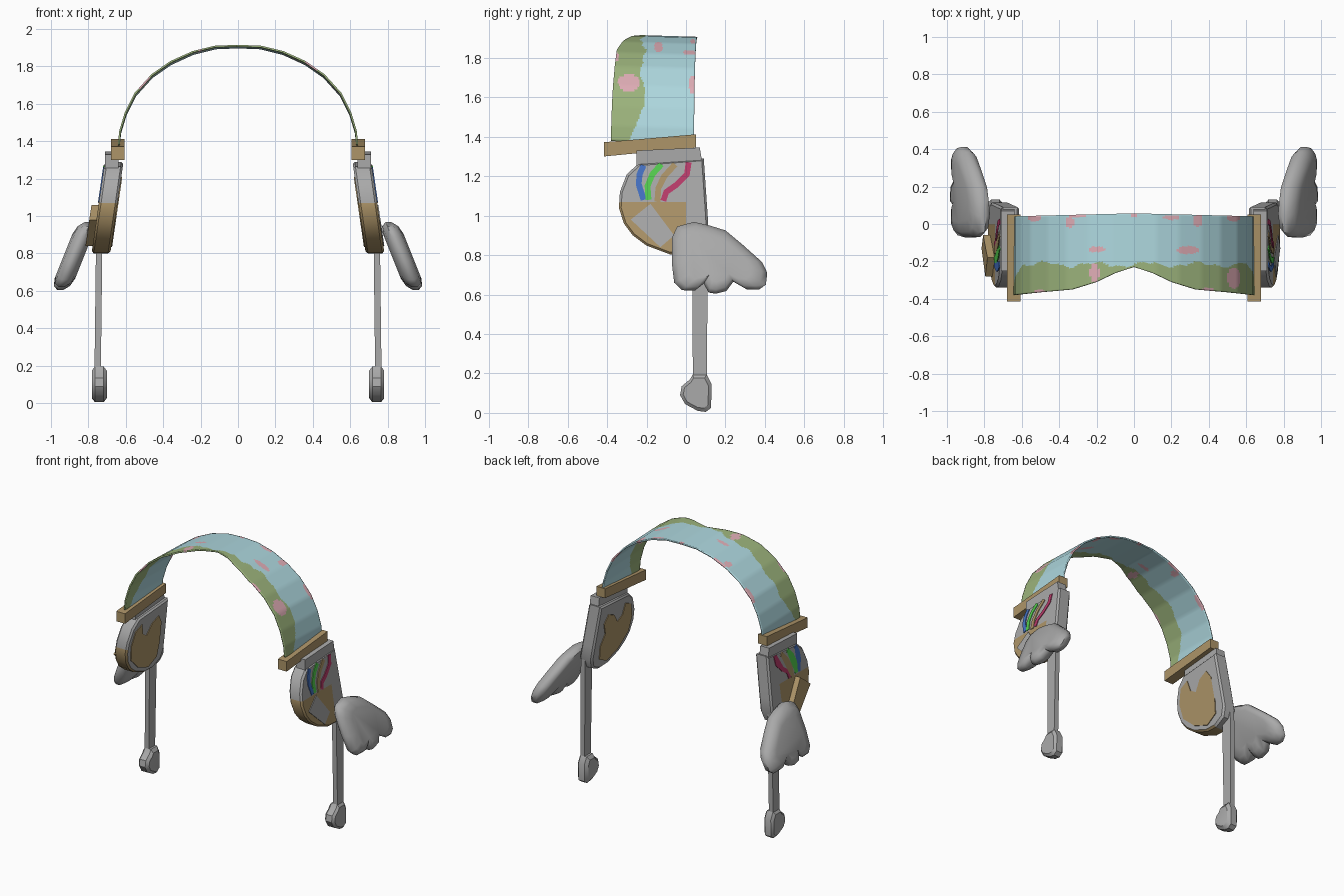
import bpy, bmesh, math
from mathutils import Vector

if "Cube" in bpy.data.objects:
    bpy.data.objects.remove(bpy.data.objects["Cube"])

COLOURS = {
    "grey": (0.40, 0.40, 0.40), "tan": (0.42, 0.30, 0.14), "sky_blue": (0.42, 0.68, 0.73),
    "leaf_green": (0.33, 0.45, 0.20), "pink": (0.73, 0.41, 0.46), "wire_blue": (0.06, 0.17, 0.56),
    "wire_green": (0.09, 0.62, 0.08), "crimson": (0.50, 0.045, 0.15)}
MATS = {}
for n, c in COLOURS.items():
    MATS[n] = bpy.data.materials.new(n)
    MATS[n].diffuse_color = (*c, 1)


def finish(name, bm, mats, angle=35):
    bmesh.ops.recalc_face_normals(bm, faces=bm.faces)
    me = bpy.data.meshes.new(name)
    bm.to_mesh(me)
    bm.free()
    ob = bpy.data.objects.new(name, me)
    bpy.context.collection.objects.link(ob)
    for m in mats:
        me.materials.append(MATS[m])
    bpy.ops.object.select_all(action='DESELECT')
    ob.select_set(True)
    bpy.context.view_layer.objects.active = ob
    bpy.ops.object.shade_smooth_by_angle(angle=math.radians(angle))
    return ob


def loft(side, outline, layers, base, lean=0.0, zref=0.0):
    """Stack scaled copies of a (y, z) outline along x, leaning outward downwards."""
    bm = bmesh.new()
    cy = (min(p[0] for p in outline) + max(p[0] for p in outline)) / 2
    cz = (min(p[1] for p in outline) + max(p[1] for p in outline)) / 2
    rings = []
    for off, sc in layers:
        ring = []
        for y, z in outline:
            y, z = cy + (y - cy) * sc, cz + (z - cz) * sc
            ring.append(bm.verts.new((side * (base + lean * (zref - z) + off), y, z)))
        rings.append(ring)
    n = len(outline)
    for a, b in zip(rings, rings[1:]):
        for i in range(n):
            j = (i + 1) % n
            bm.faces.new((a[i], a[j], b[j], b[i]))
    caps = [bm.faces.new(rings[0]), bm.faces.new(rings[-1])]
    if n > 20 or len(layers) == 2:
        bmesh.ops.triangulate(bm, faces=caps)
    return bm


def strip(path, w):
    """Outline of a ribbon of width w along a (y, z) path."""
    left, right = [], []
    for i, p in enumerate(path):
        a, b = Vector(path[max(i - 1, 0)]), Vector(path[min(i + 1, len(path) - 1)])
        d = (b - a).normalized()
        q = Vector((-d.y, d.x)) * w / 2
        left.append(tuple(Vector(p) + q))
        right.append(tuple(Vector(p) - q))
    return left + right[::-1]


def lerp_table(table, t):
    for (a, va), (b, vb) in zip(table, table[1:]):
        if t <= b:
            return va + (vb - va) * (t - a) / (b - a)
    return table[-1][1]


# ---- headband: thin arched ribbon with a map-like pattern ----
half = [(0, 1.91), (.12, 1.905), (.24, 1.875), (.36, 1.82), (.46, 1.75),
        (.55, 1.65), (.60, 1.55), (.63, 1.45), (.638, 1.375)]
arch = [(-x, z) for x, z in half[:0:-1]] + half
front_edge = [(0, -.23), (.1, -.262), (.2, -.31), (.33, -.35), (.5, -.365), (.64, -.38)]
spots = [(.53, -.29, .035, .055), (-.21, -.26, .025, .05), (-.2, -.135, .045, .015),
         (.29, -.14, .06, .02), (-.34, .01, .02, .035), (-.30, .045, .05, .012),
         (.2, .035, .045, .013), (.34, .02, .025, .035), (0, .05, .012, .02),
         (.53, .035, .035, .02), (-.53, .035, .035, .02), (-.5, -.36, .03, .012),
         (.39, -.35, .03, .012)]
cuts, rows = 8, 56
bm = bmesh.new()
grid = []
for k in range((len(arch) - 1) * cuts + 1):
    i = min(k // cuts, len(arch) - 2)
    t = k / cuts - i
    x = arch[i][0] + (arch[i + 1][0] - arch[i][0]) * t
    z = arch[i][1] + (arch[i + 1][1] - arch[i][1]) * t
    yf, yb = lerp_table(front_edge, abs(x)), .057 - .025 * abs(x)
    grid.append([bm.verts.new((x, yf + (yb - yf) * r / rows,
                               z - .03 * (yf + (yb - yf) * r / rows + .23))) for r in range(rows + 1)])
for a, b in zip(grid, grid[1:]):
    for r in range(rows):
        f = bm.faces.new((a[r], a[r + 1], b[r + 1], b[r]))
        c = f.calc_center_median()
        coast = -.217 + .012 * math.sin(c.x * 23) + .006 * math.sin(c.x * 61) \
            - .5 * max(0, 1.56 - c.z)
        f.material_index = 1 if c.y < coast else 0
        if any(((c.x - sx) / rx) ** 2 + ((c.y - sy) / ry) ** 2 < 1 for sx, sy, rx, ry in spots):
            f.material_index = 2
band = finish("headband", bm, ["sky_blue", "leaf_green", "pink"], 40)
sol = band.modifiers.new("thickness", 'SOLIDIFY')
sol.thickness, sol.offset = .01, 0

# ---- outlines in (y, z) for the parts on each side ----
rail = [(-.415, 1.30), (.05, 1.345), (.05, 1.412), (-.415, 1.372)]
neck = [(-.25, 1.25), (.085, 1.25), (.07, 1.345), (-.25, 1.33)]
pod = [(-.24, 1.265), (-.30, 1.21), (-.335, 1.12), (-.34, 1.04), (-.315, .96), (-.27, .90), (-.2, .848),
       (-.08, .803), (.01, .80), (.09, .835), (.115, .90), (.11, 1.0), (.09, 1.29)]
stem = [(.035, .17), (.105, .17), (.112, .9), (.03, .9)]
tip = [(.035, .195), (.105, .195), (.13, .145), (.127, .025), (.1, .005), (.06, .01),
       (-.005, .045), (-.03, .09), (-.022, .135), (.02, .17)]
wing = [(-.07, .89), (-.045, .945), (.04, .968), (.12, .95), (.2, .925), (.29, .85), (.385, .765),
        (.412, .71), (.405, .65), (.37, .625), (.31, .625), (.24, .665), (.205, .618), (.15, .604),
        (.115, .61), (.09, .655), (.045, .62), (-.02, .622), (-.06, .66), (-.072, .76)]
inner_patch = [(-.28, .97), (-.30, 1.08), (-.27, 1.18), (-.2, 1.21), (-.18, 1.13), (-.13, 1.10),
               (-.08, 1.17), (-.01, 1.2), (.03, 1.14), (0, 1.06), (.04, .98), (.03, .88),
               (-.06, .835), (-.18, .88)]
badge = [(-.18, 1.06), (-.06, .90), (-.13, .84), (-.28, .98)]
wires = {"wire_blue": [(-.215, 1.255), (-.235, 1.21), (-.24, 1.16), (-.215, 1.08)],
         "wire_green": [(-.125, 1.26), (-.17, 1.21), (-.195, 1.15), (-.19, 1.08)],
         "tan": [(-.055, 1.26), (-.11, 1.20), (-.14, 1.14), (-.145, 1.07)],
         "crimson": [(.013, 1.27), (.005, 1.21), (-.05, 1.155), (-.1, 1.12), (-.115, 1.075)]}

POD = dict(base=.665, lean=.145, zref=1.27)
for s, tag in ((1, "right"), (-1, "left")):
    # rail and neck joining the band to the pod
    finish(f"{tag}_rail", loft(s, rail, [(-.035, 1), (.035, 1)], .643), ["tan"])
    finish(f"{tag}_neck", loft(s, neck, [(-.035, 1), (.035, 1)], .675), ["grey"])

    # ear pod, tan on its lower front
    bm = loft(s, pod, [(-.05, .95), (-.038, 1), (.038, 1), (.05, .95)], **POD)
    for co, no in (((0, 0, 1.07), (0, 0, 1)), ((0, 0, 0), (0, 1, 0))):
        bmesh.ops.bisect_plane(bm, geom=bm.verts[:] + bm.edges[:] + bm.faces[:],
                               plane_co=co, plane_no=no)
    bm.normal_update()
    bmesh.ops.recalc_face_normals(bm, faces=bm.faces)
    for f in bm.faces:
        c = f.calc_center_median()
        inner = f.normal.x * s < -.9
        f.material_index = int(c.z < 1.07 and c.y < 0 and not inner)
    finish(f"{tag}_ear_pod", bm, ["grey", "tan"])

    # painted patch inside, coloured wires outside
    finish(f"{tag}_inner_patch", loft(s, inner_patch, [(-.055, 1), (-.049, 1)], **POD), ["tan"])
    for m, path in wires.items():
        finish(f"{tag}_{m}_line", loft(s, strip(path, .03), [(.049, 1), (.055, 1)], **POD), [m])

    # badge: flat on the right, a raised block on the left
    top = .055 if s > 0 else .088
    finish(f"{tag}_badge", loft(s, badge, [(.049, 1), (top, 1)], **POD),
           ["grey" if s > 0 else "tan"])

    # hanging stem, its tip and the wing
    finish(f"{tag}_stem", loft(s, stem, [(-.017, 1), (.017, 1)], .75, .012, .2), ["grey"])
    finish(f"{tag}_stem_tip", loft(s, tip, [(-.04, .75), (-.022, 1), (.025, 1), (.04, .8)], .74),
           ["grey"])
    finish(f"{tag}_wing", loft(s, wing, [(-.055, .66), (-.043, .88), (-.015, 1), (.015, 1),
                                         (.043, .88), (.055, .66)], .94, .4, .63), ["grey"], 50)

for m in bpy.data.materials:
    if m.users and not m.is_grease_pencil:
        m.use_nodes = True
        m.node_tree.nodes["Principled BSDF"].inputs["Base Color"].default_value = m.diffuse_color
